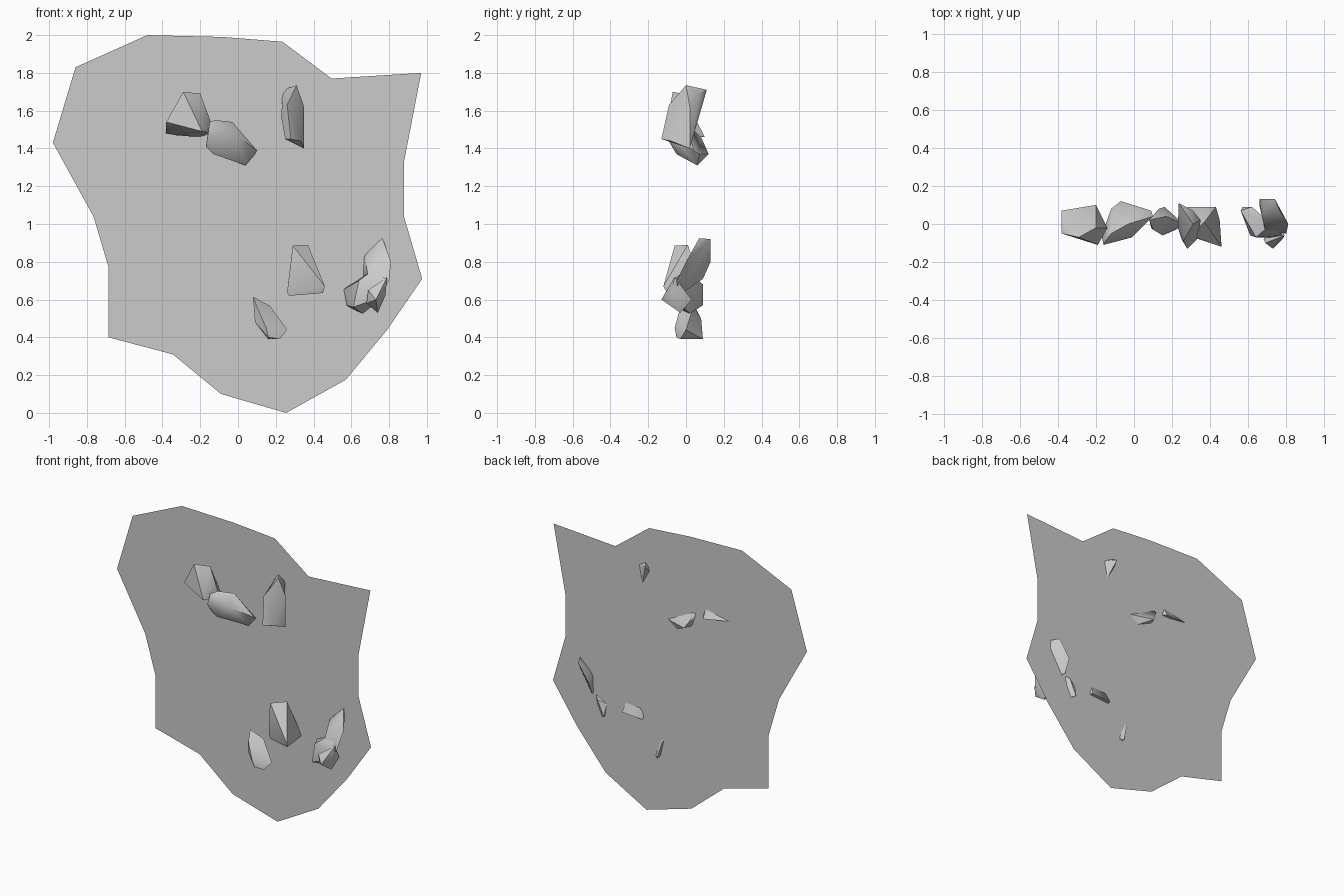
import bpy
import bmesh
from math import radians
from mathutils import Vector

default_cube = bpy.data.objects.get("Cube")
if default_cube:
    bpy.data.objects.remove(default_cube, do_unlink=True)

UNIT = 0.01      # all measurements below are in hundredths
SHEET_Y = 7      # depth of the backing sheet


def make_material(name, value):
    material = bpy.data.materials.new(name)
    material.use_nodes = True
    colour = (value, value, value, 1.0)
    material.diffuse_color = colour
    material.node_tree.nodes["Principled BSDF"].inputs["Base Color"].default_value = colour
    return material


stone_grey = make_material("stone_grey", 0.6)


def finish(name, bm, material):
    """Turn a bmesh into a linked object with one material."""
    mesh = bpy.data.meshes.new(name)
    bm.to_mesh(mesh)
    bm.free()
    mesh.materials.append(material)
    obj = bpy.data.objects.new(name, mesh)
    bpy.context.collection.objects.link(obj)
    return obj


def make_sheet(name, outline):
    """Flat upright panel cut to an irregular outline, facing the front."""
    bm = bmesh.new()
    corners = [bm.verts.new(Vector((x, SHEET_Y, z)) * UNIT) for x, z in outline]
    face = bm.faces.new(corners)
    face.normal_update()
    if face.normal.y > 0:
        face.normal_flip()
    bmesh.ops.triangulate(bm, faces=[face])
    return finish(name, bm, stone_grey)


def make_rock(name, crown, waist, base):
    """Chipped stone: the convex hull of its crown, waist and base corners."""
    bm = bmesh.new()
    for corner in crown + waist + base:
        bm.verts.new(Vector(corner) * UNIT)
    hull = bmesh.ops.convex_hull(bm, input=bm.verts[:])
    spare = {v for v in hull["geom_interior"] + hull["geom_unused"]
             if isinstance(v, bmesh.types.BMVert)}
    bmesh.ops.delete(bm, geom=list(spare), context="VERTS")
    bmesh.ops.recalc_face_normals(bm, faces=bm.faces[:])
    rock = finish(name, bm, stone_grey)
    bpy.ops.object.select_all(action="DESELECT")
    rock.select_set(True)
    bpy.context.view_layer.objects.active = rock
    bpy.ops.object.shade_smooth_by_angle(angle=radians(45))
    return rock


# Backing sheet
make_sheet("backing_sheet", [
    (-48, 200), (-8, 199), (23.5, 196.5), (49.5, 177), (97, 180), (88, 133.5),
    (88, 103.5), (97.5, 71), (79, 44), (57, 17.5), (25.5, 0), (-9, 10),
    (-34.5, 31), (-68.5, 40), (-68.5, 77), (-76.5, 104), (-98, 143), (-86, 183)])

# Upper group of stones
make_rock("upper_right_rock",
          crown=[(-29, -7, 170), (-20, -2, 169)],
          waist=[(-38, -5, 154), (-14, -2, 153)],
          base=[(-38, 7, 148), (-20, 10, 146), (-19, -11, 149),
                (-15, 0, 148), (-33, 0, 147)])

make_rock("upper_middle_rock",
          crown=[(-15, -9, 154), (-12, -5, 155), (-3, 0, 154)],
          waist=[(-12, 8, 146), (-1, -7, 147), (-16, -11, 147), (10, 4, 139)],
          base=[(9, 7, 137), (4, 6, 131), (-7, 12, 137),
                (-13, -5, 137), (-17, -6, 141)])

make_rock("upper_left_rock",
          crown=[(23.5, 11, 171), (31, 0, 173.5), (31, 7, 169)],
          waist=[(35, 2, 162), (23, -2, 156), (26, -9, 163)],
          base=[(35, 2, 140), (28, -13, 145), (25, -8, 145), (33, -8, 144)])

# Lower group of stones
make_rock("lower_middle_rock",
          crown=[(29, -6, 88.5), (37, 1, 89)],
          waist=[(28, -6, 80), (46, -12, 67), (45, 2, 67)],
          base=[(45, -10, 63.5), (43, 9, 64), (28, 9, 63),
                (26, -3, 64), (27, -3, 62)])

make_rock("lowest_rock",
          crown=[(8, 2, 61.5), (10, -3, 56), (17, 4, 56.5)],
          waist=[(9, -2, 48), (15, -6, 45), (13, 8, 50), (26, 0, 44)],
          base=[(22, -3, 39), (16, 9, 39), (16, -5, 40)])

make_rock("lower_left_wide_rock",
          crown=[(72, 0, 76), (64, -7, 70), (78, -6, 71)],
          waist=[(56, 7, 65.5), (62, 9, 68), (78, -7, 62)],
          base=[(57, 9, 57), (66, 2, 52.5), (61, -6, 56)])

make_rock("lower_left_tall_rock",
          crown=[(76.5, 7, 92.5), (74, 13, 92)],
          waist=[(66, 13, 80), (67, 5, 83), (81, 0, 80)],
          base=[(66, 9, 71), (80, -5, 70), (69, -4, 72), (75, -4, 62)])

make_rock("lower_left_small_rock",
          crown=[(79, -6, 72), (69, -10, 65)],
          waist=[(73, -13, 60), (78, -8, 62), (76, 3, 60)],
          base=[(74, -3, 53), (68, -8, 58)])
